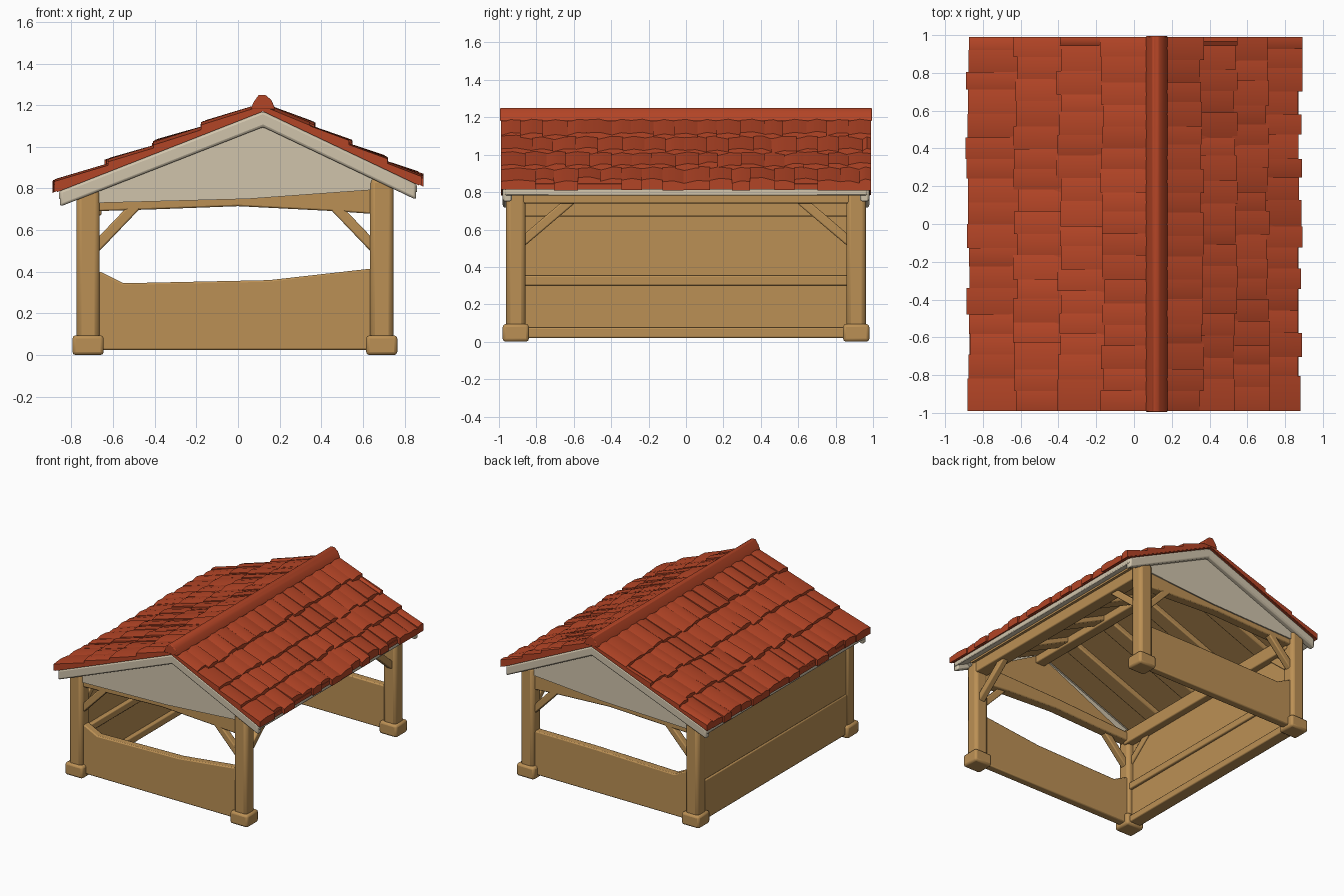
import bpy, bmesh, random
from math import radians
from mathutils import Vector

random.seed(4)
cube = bpy.data.objects.get("Cube")
if cube:
    bpy.data.objects.remove(cube)


def material(name, rgb):
    m = bpy.data.materials.new(name)
    m.use_nodes = True
    m.diffuse_color = (*rgb, 1)
    m.node_tree.nodes["Principled BSDF"].inputs["Base Color"].default_value = (*rgb, 1)
    return m


WOOD = material("tan wood", (0.50, 0.28, 0.09))
PLASTER = material("cream plaster", (0.63, 0.55, 0.41))
TILE = material("red clay tile", (0.45, 0.058, 0.019))


def finish(name, bm, mat, bevel=0.0, segments=2):
    bmesh.ops.recalc_face_normals(bm, faces=bm.faces[:])
    me = bpy.data.meshes.new(name)
    bm.to_mesh(me)
    bm.free()
    me.materials.append(mat)
    ob = bpy.data.objects.new(name, me)
    bpy.context.collection.objects.link(ob)
    if bevel:
        mod = ob.modifiers.new("soft edges", "BEVEL")
        mod.width, mod.segments = bevel, segments
    bpy.ops.object.select_all(action="DESELECT")
    ob.select_set(True)
    bpy.context.view_layer.objects.active = ob
    bpy.ops.object.shade_smooth_by_angle(angle=radians(40))
    return ob


def loft(bm, ring_a, ring_b):
    """Closed solid between two matching rings of points."""
    a = [bm.verts.new(p) for p in ring_a]
    b = [bm.verts.new(p) for p in ring_b]
    n = len(a)
    for i in range(n):
        j = (i + 1) % n
        bm.faces.new((a[i], a[j], b[j], b[i]))
    bm.faces.new(a[::-1])
    bm.faces.new(b)


def prism(name, pts, y0, y1, mat, bevel=0.0):
    """Profile in x and z, extruded along y."""
    bm = bmesh.new()
    loft(bm, [(x, y0, z) for x, z in pts], [(x, y1, z) for x, z in pts])
    return finish(name, bm, mat, bevel)


def box(name, x0, x1, y0, y1, z0, z1, mat=WOOD, bevel=0.008):
    return prism(name, [(x0, z0), (x1, z0), (x1, z1), (x0, z1)], y0, y1, mat, bevel)


def beam(name, p, q, w, mat=WOOD):
    """Square timber from p to q."""
    p, q = Vector(p), Vector(q)
    d = (q - p).normalized()
    s = d.cross(Vector((0, 0, 1))).normalized() * w / 2
    u = s.cross(d).normalized() * w / 2
    corners = (s + u, s - u, -s - u, -s + u)
    bm = bmesh.new()
    loft(bm, [p + c for c in corners], [q + c for c in corners])
    return finish(name, bm, mat, 0.008)


# Roof line: right and left slopes meet at an off-centre ridge
RX, RZ = 0.12, 1.20
SLOPE = {-1: 0.392, 1: 0.475}


def roof_z(x):
    return RZ - abs(x - RX) * SLOPE[-1 if x < RX else 1]


def roof_band(x0, x1, top, bottom):
    xs = (x0, RX, x1)
    return ([(x, roof_z(x) + top) for x in xs]
            + [(x, roof_z(x) + bottom) for x in reversed(xs)])


prism("roof_deck", roof_band(-0.87, 0.87, 0, -0.03), -0.985, 0.985, TILE)
prism("roof_plaster_layer", roof_band(-0.86, 0.86, -0.03, -0.07), -0.97, 0.97, PLASTER, 0.01)
prism("ceiling", roof_band(-0.77, 0.78, -0.07, -0.085), -0.88, 0.88, WOOD)

# Clay tiles: overlapping rows of slightly uneven wedges
bm = bmesh.new()
rows = ([0.10, -0.17, -0.40, -0.63, -0.88], [0.14, 0.36, 0.54, 0.71, 0.88])
for edges in rows:
    for r in range(4):
        hi, lo = edges[r], edges[r + 1]
        out = 1 if lo > hi else -1
        count = 17
        step = 1.98 / count
        shift = step / 2 if r % 2 else 0
        cuts = [-0.99] + [-0.99 + shift + step * i + random.uniform(-0.014, 0.014)
                          for i in range(1, count)] + [0.99]
        for y0, y1 in zip(cuts, cuts[1:]):
            end = lo + out * random.uniform(-0.015, 0.012)
            lift = 0.024 + random.uniform(-0.004, 0.008)
            tilt = random.uniform(-0.007, 0.007)
            start = hi - out * 0.02

            def ring(x, h):
                z, ym = roof_z(x), (y0 + y1) / 2
                return [(x, y0, z - 0.025), (x, y0, z + h - tilt - 0.004),
                        (x, ym, z + h + 0.005), (x, y1, z + h + tilt - 0.004),
                        (x, y1, z - 0.025)]
            loft(bm, ring(start, 0.006), ring(end, lift))
finish("roof_tiles", bm, TILE)

# Ridge cap
prism("ridge_cap", [(0.06, 1.18), (0.075, 1.215), (0.10, 1.25), (0.13, 1.25),
                    (0.16, 1.225), (0.18, 1.18)], -0.995, 0.995, TILE, 0.006)

# Gable ends: plaster wall, rake boards, tie beam, low panel
for name, s in (("front", -1), ("back", 1)):
    def span(a, b):
        return sorted((s * a, s * b))

    prism(name + "_gable", [(-0.80, 0.765), (-0.70, 0.73), (0.05, 0.75), (0.74, 0.80),
                            (0.78, roof_z(0.78) - 0.05), (RX, RZ - 0.05),
                            (-0.80, roof_z(-0.80) - 0.05)], *span(0.905, 0.945), PLASTER)
    prism(name + "_gable_lining", [(-0.70, 0.74), (0.70, 0.80), (RX, RZ - 0.08)],
          *span(0.895, 0.905), WOOD)
    prism(name + "_rake_boards", roof_band(-0.855, 0.855, -0.03, -0.105),
          *span(0.93, 0.98), PLASTER, 0.012)
    prism(name + "_tie_beam", [(-0.72, 0.69), (-0.40, 0.70), (0.0, 0.715), (0.45, 0.692),
                               (0.69, 0.675), (0.69, 0.82), (0.0, 0.80), (-0.72, 0.76)],
          *span(0.86, 0.935), WOOD, 0.008)
    rise = 0.42 if s < 0 else 0.36
    prism(name + "_low_panel", [(-0.70, 0.025), (0.68, 0.025), (0.68, rise), (0.15, 0.36),
                                (-0.55, 0.345), (-0.66, 0.40), (-0.70, 0.40)],
          *span(0.875, 0.935), WOOD, 0.008)

# Posts with block feet
for side, cx, top in (("right", -0.72, 0.80), ("left", 0.69, 0.85)):
    for end, cy in (("front", -0.91), ("back", 0.91)):
        name = end + "_" + side
        box(name + "_post", cx - 0.056, cx + 0.056, cy - 0.052, cy + 0.052, 0.05, top,
            bevel=0.024)
        box(name + "_foot", cx - 0.075, cx + 0.075, cy - 0.07, cy + 0.07, 0, 0.095,
            bevel=0.016)
        # Corner braces, one along each direction
        sx, sy = (1 if cx < 0 else -1), (1 if cy < 0 else -1)
        beam(name + "_cross_brace", (cx + sx * 0.03, cy, 0.51),
             (cx + sx * 0.25, cy, 0.74), 0.05)
        beam(name + "_side_brace", (cx, cy + sy * 0.03, 0.53),
             (cx, cy + sy * 0.30, 0.76), 0.05)

# Eave beams along both sides
box("right_eave_beam", -0.765, -0.655, -0.90, 0.90, 0.67, 0.775)
box("left_eave_beam", 0.64, 0.74, -0.90, 0.90, 0.74, 0.83)

# Closed side wall: sill, lower boards, rail and upper boards
box("wall_upper_boards", -0.765, -0.71, -0.87, 0.87, 0.33, 0.76)
box("wall_lower_boards", -0.77, -0.70, -0.87, 0.87, 0.025, 0.33)
box("wall_rail", -0.74, -0.68, -0.87, 0.87, 0.30, 0.355)
box("wall_sill", -0.765, -0.67, -0.86, 0.86, 0.02, 0.075)

# Rafters under both slopes
for i in range(4):
    y = -0.6 + 0.4 * i
    for side, x_end in (("right", -0.72), ("left", 0.70)):
        xs = (RX, x_end)
        pts = [(x, roof_z(x) - 0.075) for x in xs] + [(x, roof_z(x) - 0.125) for x in xs[::-1]]
        prism(f"{side}_rafter_{i + 1}", pts, y - 0.06, y + 0.06, WOOD, 0.008)
box("ridge_beam", RX - 0.04, RX + 0.04, -0.90, 0.90, 1.04, 1.12)
